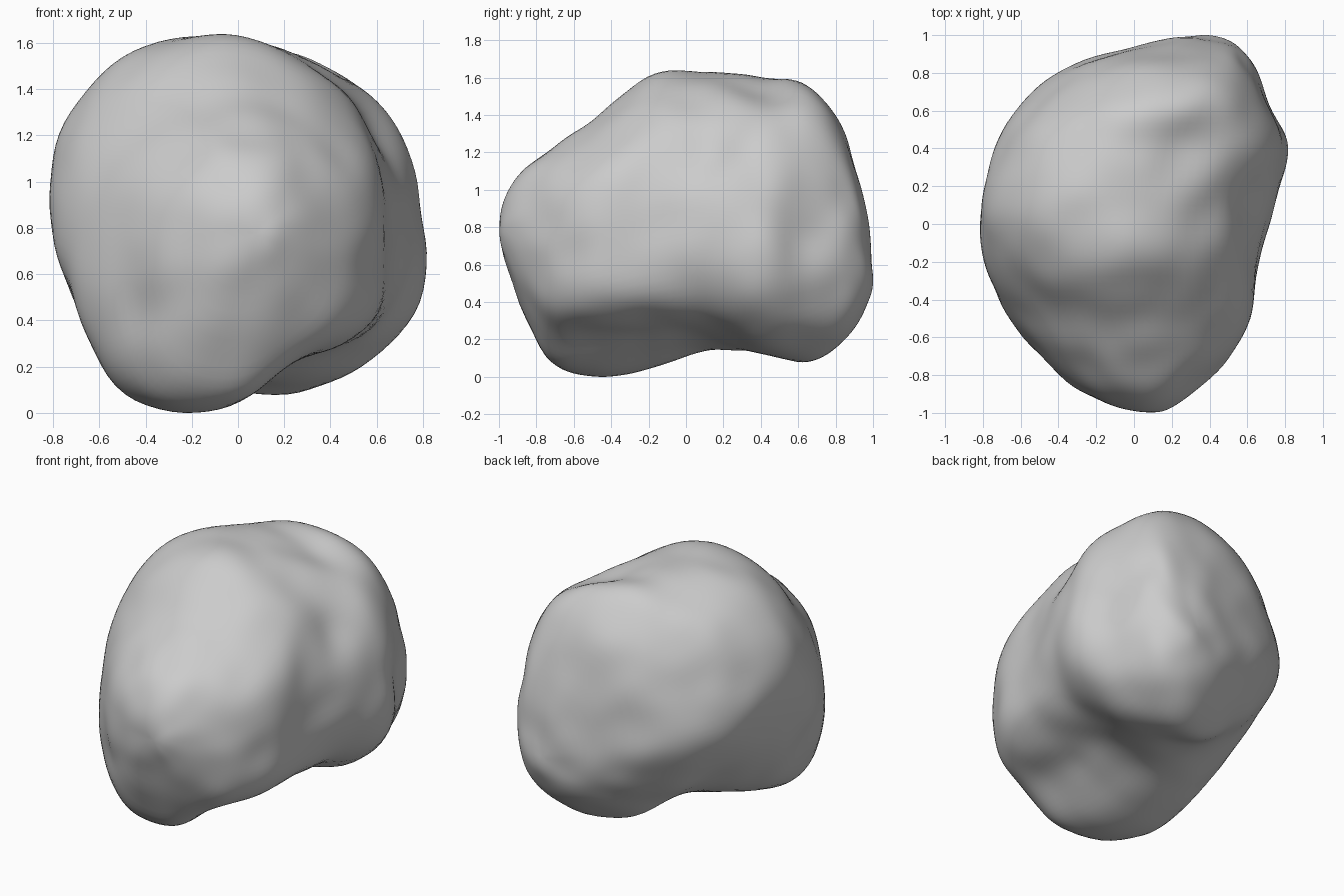
import bpy, bmesh, math
from mathutils import Vector, noise

if "Cube" in bpy.data.objects:
    bpy.data.objects.remove(bpy.data.objects["Cube"])

# Rock cross-sections along y: (y, centre x, centre z), then radii around the
# section in hundredths, counterclockwise from +x
SECTIONS = [
    ((-.94, .04, .77), "20 22 24 25 24 23 23 24 24 23 22 20"),
    ((-.75, 0, .65), "46 52 55 55 54 47 44 48 56 54 46 48"),
    ((-.5, -.03, .7), "64 69 66 67 66 63 62 69 76 67 56 66"),
    ((-.2, -.07, .8), "73 75 77 80 78 74 73 72 81 74 66 78"),
    ((.1, -.04, .85), "77 74 75 78 82 82 76 74 76 72 71 82"),
    ((.4, .03, .85), "77 77 73 74 79 78 76 69 67 72 80 85"),
    ((.65, .08, .8), "62 67 75 76 71 66 67 61 62 73 74 70"),
    ((.85, .2, .75), "42 43 53 55 55 50 51 46 47 55 56 48"),
    ((.96, .31, .58), "21 22 25 28 26 23 22 21 21 22 22 21"),
]
FRONT_TIP = Vector((.08, -1, .77))
BACK_TIP = Vector((.34, 1, .54))
STEPS = 8

# Local hollows: place, depth, reach
DENTS = [
    ((.62, .14, 1.2), .03, .14),
    ((.0, .05, .15), .02, .18),
    ((.33, -.64, .85), .05, .15),
    ((.25, .42, 1.55), .03, .16),
    ((.76, .62, .72), .02, .1),
    ((-.4, -.68, .42), .02, .12),
    ((-.25, -.7, 1.15), .02, .12),
]


def spline(a, b, c, d, t):
    """Smooth curve from b to c."""
    return (b * 2 + (c - a) * t + (a * 2 - b * 5 + c * 4 - d) * t ** 2
            + (b * 3 - a - c * 3 + d) * t ** 3) / 2


def fine_ring(section):
    """Turn one section into a smooth closed ring of points."""
    (y, cx, cz), text = section
    radii = [int(word) / 100 for word in text.split()]
    n = len(radii)
    ring = []
    for i in range(n * STEPS):
        k, t = i // STEPS, (i % STEPS) / STEPS
        r = spline(*(radii[(k + j) % n] for j in (-1, 0, 1, 2)), t)
        angle = math.tau * i / (n * STEPS)
        ring.append(Vector((cx + r * math.cos(angle), y, cz + r * math.sin(angle))))
    return ring


def weather(co, normal):
    """Move a surface point by the dents and by uneven grain."""
    shift = .01 * noise.noise(co * 3 + Vector((3, 1, 7)))
    shift += .014 * noise.noise(co * 5 + Vector((1, 8, 2)))
    for place, depth, reach in DENTS:
        shift -= depth * math.exp(-((co - Vector(place)).length / reach) ** 2)
    return co + normal * shift


# Rings between the sections, running over each tip to the opposite side
rings = [fine_ring(s) for s in SECTIONS]
count = len(rings[0])
half = count // 2
flip = lambda ring: ring[half:] + ring[:half]
rows = [flip(rings[0]), [FRONT_TIP] * count, *rings, [BACK_TIP] * count, flip(rings[-1])]

bm = bmesh.new()
grid = []
for k in range(1, len(rows) - 2):
    for s in range(STEPS):
        grid.append([bm.verts.new(spline(*(rows[k + j][i] for j in (-1, 0, 1, 2)), s / STEPS))
                     for i in range(count)])
grid.append([bm.verts.new(BACK_TIP) for i in range(count)])
for low, high in zip(grid, grid[1:]):
    for i in range(count):
        j = (i + 1) % count
        bm.faces.new((low[i], low[j], high[j], high[i]))
bmesh.ops.remove_doubles(bm, verts=bm.verts, dist=.0005)
bmesh.ops.recalc_face_normals(bm, faces=bm.faces)
bm.normal_update()
moved = [weather(v.co, v.normal) for v in bm.verts]
for v, co in zip(bm.verts, moved):
    v.co = co
for _ in range(3):
    bmesh.ops.smooth_vert(bm, verts=bm.verts, factor=.5,
                          use_axis_x=True, use_axis_y=True, use_axis_z=True)

# Rest the rock on the ground
bmesh.ops.translate(bm, verts=bm.verts, vec=(0, 0, -min(v.co.z for v in bm.verts)))

mesh = bpy.data.meshes.new("boulder")
bm.to_mesh(mesh)
bm.free()
boulder = bpy.data.objects.new("boulder", mesh)
bpy.context.collection.objects.link(boulder)

# Plain stone colour
stone = bpy.data.materials.new("grey_stone")
stone.use_nodes = True
stone.diffuse_color = (.6, .6, .6, 1)
stone.node_tree.nodes["Principled BSDF"].inputs["Base Color"].default_value = (.6, .6, .6, 1)
mesh.materials.append(stone)

bpy.context.view_layer.objects.active = boulder
boulder.select_set(True)
bpy.ops.object.shade_smooth()
